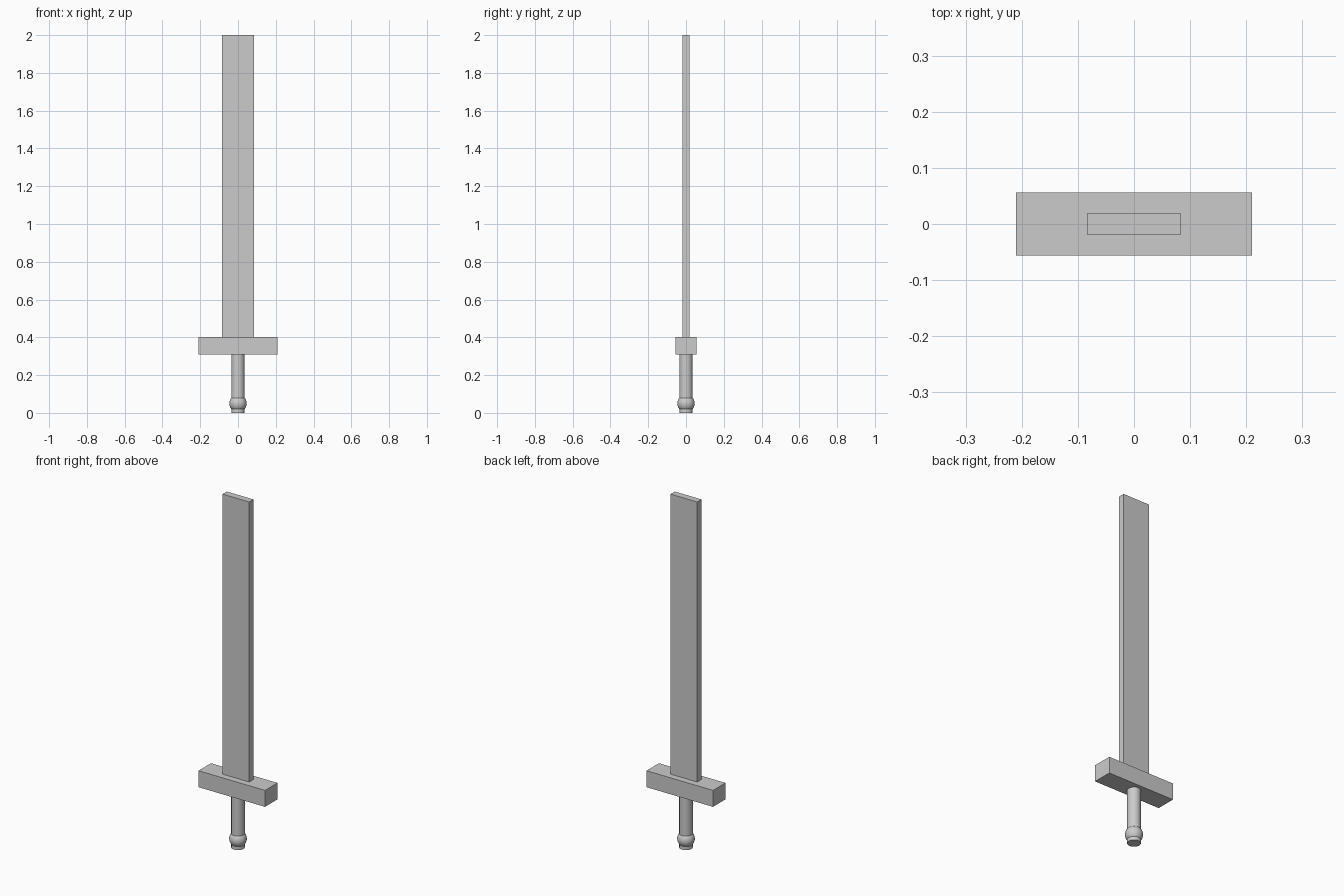
import bpy, bmesh, math

if "Cube" in bpy.data.objects:
    bpy.data.objects.remove(bpy.data.objects["Cube"])

grey = bpy.data.materials.new("plain_grey")
grey.diffuse_color = (0.6, 0.6, 0.6, 1)
grey.use_nodes = True
grey.node_tree.nodes["Principled BSDF"].inputs["Base Color"].default_value = grey.diffuse_color


def finish(name, bm, smooth=False):
    bmesh.ops.recalc_face_normals(bm, faces=bm.faces)
    me = bpy.data.meshes.new(name)
    bm.to_mesh(me)
    bm.free()
    me.materials.append(grey)
    ob = bpy.data.objects.new(name, me)
    bpy.context.collection.objects.link(ob)
    if smooth:
        bpy.ops.object.select_all(action='DESELECT')
        ob.select_set(True)
        bpy.context.view_layer.objects.active = ob
        bpy.ops.object.shade_smooth_by_angle(angle=math.radians(35))
    return ob


def box(name, half_x, half_y, z0, z1):
    bm = bmesh.new()
    bmesh.ops.create_cube(bm, size=1)
    for v in bm.verts:
        v.co = (v.co.x * 2 * half_x, v.co.y * 2 * half_y,
                z0 + (v.co.z + 0.5) * (z1 - z0))
    return finish(name, bm)


# Flat square-ended blade and rectangular crossguard
box("blade", 0.084, 0.019, 0.402, 2.0)
box("crossguard", 0.21, 0.056, 0.308, 0.402)

# Round grip running down through the pommel
bm = bmesh.new()
bmesh.ops.create_cone(bm, cap_ends=True, segments=32,
                      radius1=0.035, radius2=0.035, depth=0.308)
for v in bm.verts:
    v.co.z += 0.154
finish("grip", bm, smooth=True)

# Ball pommel around the lower grip
bm = bmesh.new()
bmesh.ops.create_uvsphere(bm, u_segments=32, v_segments=16, radius=0.046)
for v in bm.verts:
    v.co.z += 0.05
finish("pommel", bm, smooth=True)
